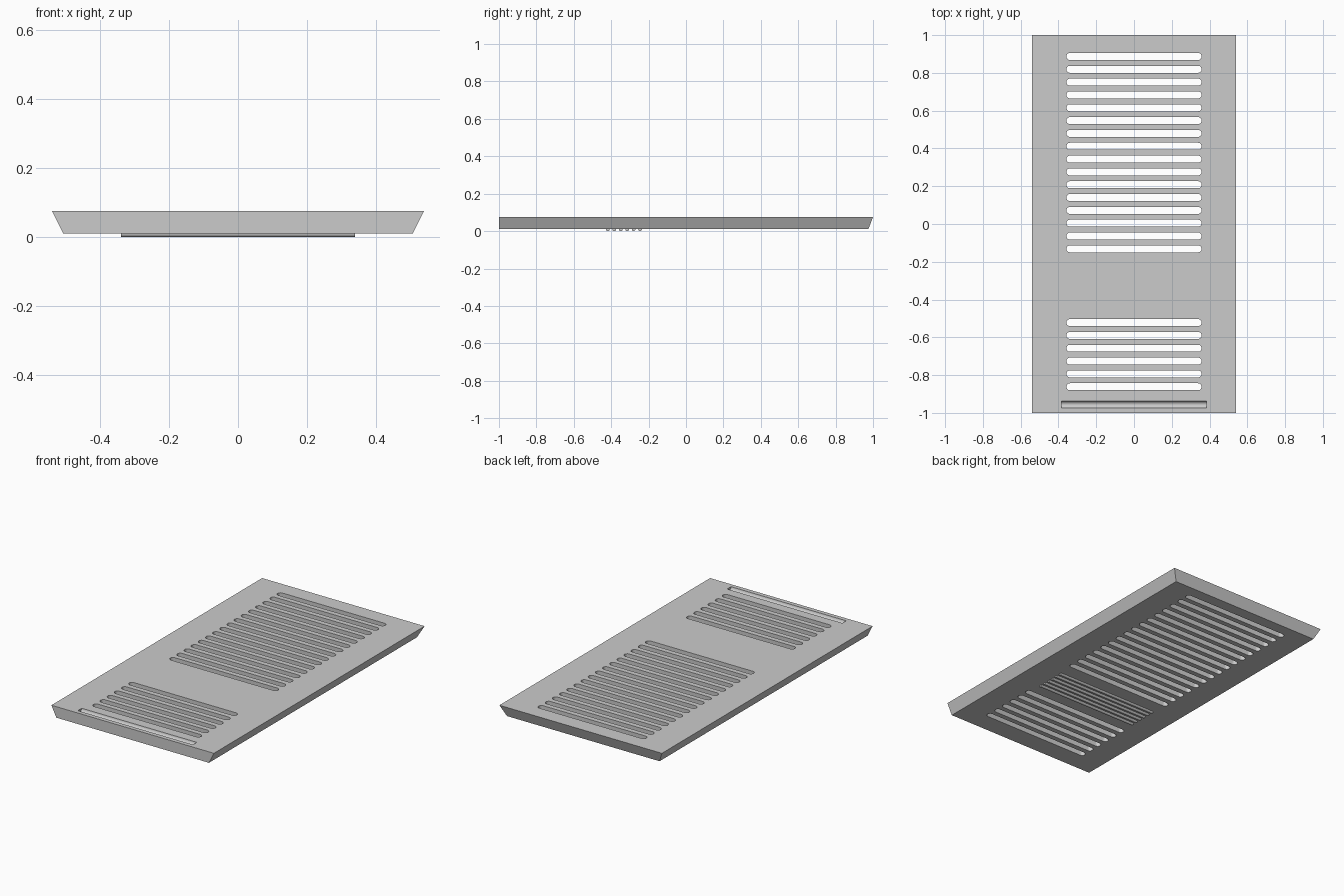
import bpy, bmesh, math
from mathutils import Matrix

if "Cube" in bpy.data.objects:
    bpy.data.objects.remove(bpy.data.objects["Cube"])

TOP, BASE = 0.076, 0.01
PITCH = 0.0679

grey = bpy.data.materials.new("light_grey")
grey.use_nodes = True
grey.diffuse_color = (0.6, 0.6, 0.6, 1)
grey.node_tree.nodes["Principled BSDF"].inputs["Base Color"].default_value = grey.diffuse_color


def make_object(name, bm):
    bmesh.ops.recalc_face_normals(bm, faces=bm.faces)
    mesh = bpy.data.meshes.new(name)
    bm.to_mesh(mesh)
    bm.free()
    mesh.materials.append(grey)
    obj = bpy.data.objects.new(name, mesh)
    bpy.context.collection.objects.link(obj)
    return obj


def prism(bm, outline, vector):
    """Extrude a closed outline of points along a vector."""
    face = bm.faces.new([bm.verts.new(p) for p in outline])
    ext = bmesh.ops.extrude_face_region(bm, geom=[face])["geom"]
    verts = [v for v in ext if isinstance(v, bmesh.types.BMVert)]
    bmesh.ops.translate(bm, verts=verts, vec=vector)


def slot(bm, y, half_length=0.358, r=0.0185, steps=10):
    """Upright stadium-shaped cutter."""
    pts = []
    for side in (1, -1):
        for i in range(steps + 1):
            a = math.pi * (i / steps - 0.5)
            pts.append((side * (half_length - r + r * math.cos(a)),
                        y + side * r * math.sin(a), -0.1))
    prism(bm, pts, (0, 0, 0.3))


def bar(bm, y, z, half_length, r, start, end, steps=12):
    """Round bar along x, spanning an arc of its section."""
    pts = []
    for i in range(steps + 1):
        a = start + (end - start) * i / steps
        pts.append((-half_length, y + r * math.cos(a), z + r * math.sin(a)))
    prism(bm, pts, (2 * half_length, 0, 0))


# Tapered plate: sides and back slope inwards, front stays upright
bm = bmesh.new()
bmesh.ops.create_cube(bm, size=2)
for v in bm.verts:
    upper = v.co.z > 0
    v.co.x *= 0.54 if upper else 0.507
    v.co.y = -1 if v.co.y < 0 else (1 if upper else 0.975)
    v.co.z = TOP if upper else BASE
cover = make_object("vent_cover", bm)

# Long and short banks of slots
bm = bmesh.new()
for first, count in ((0.887, 16), (-0.522, 6)):
    for i in range(count):
        slot(bm, first - i * PITCH)

# Finger groove near the front edge
bar(bm, -0.956, TOP, 0.383, 0.0185, 0, 2 * math.pi * 23 / 24, 23)
cutter = make_object("slot_cutter", bm)
cutter.hide_render = True

cut = cover.modifiers.new("slots", "BOOLEAN")
cut.operation = "DIFFERENCE"
cut.solver = "EXACT"
cut.object = cutter
bpy.context.view_layer.objects.active = cover
cover.select_set(True)
bpy.ops.object.modifier_apply(modifier=cut.name)
bpy.data.objects.remove(cutter)

# Half-round grip ribs underneath
bm = bmesh.new()
for i in range(6):
    bar(bm, -0.418 + i * 0.0345, BASE, 0.34, 0.01, math.pi, 2 * math.pi)
ribs = make_object("grip_ribs", bm)

for obj in (cover, ribs):
    bpy.ops.object.select_all(action="DESELECT")
    obj.select_set(True)
    bpy.context.view_layer.objects.active = obj
    bpy.ops.object.shade_smooth_by_angle(angle=math.radians(30))
